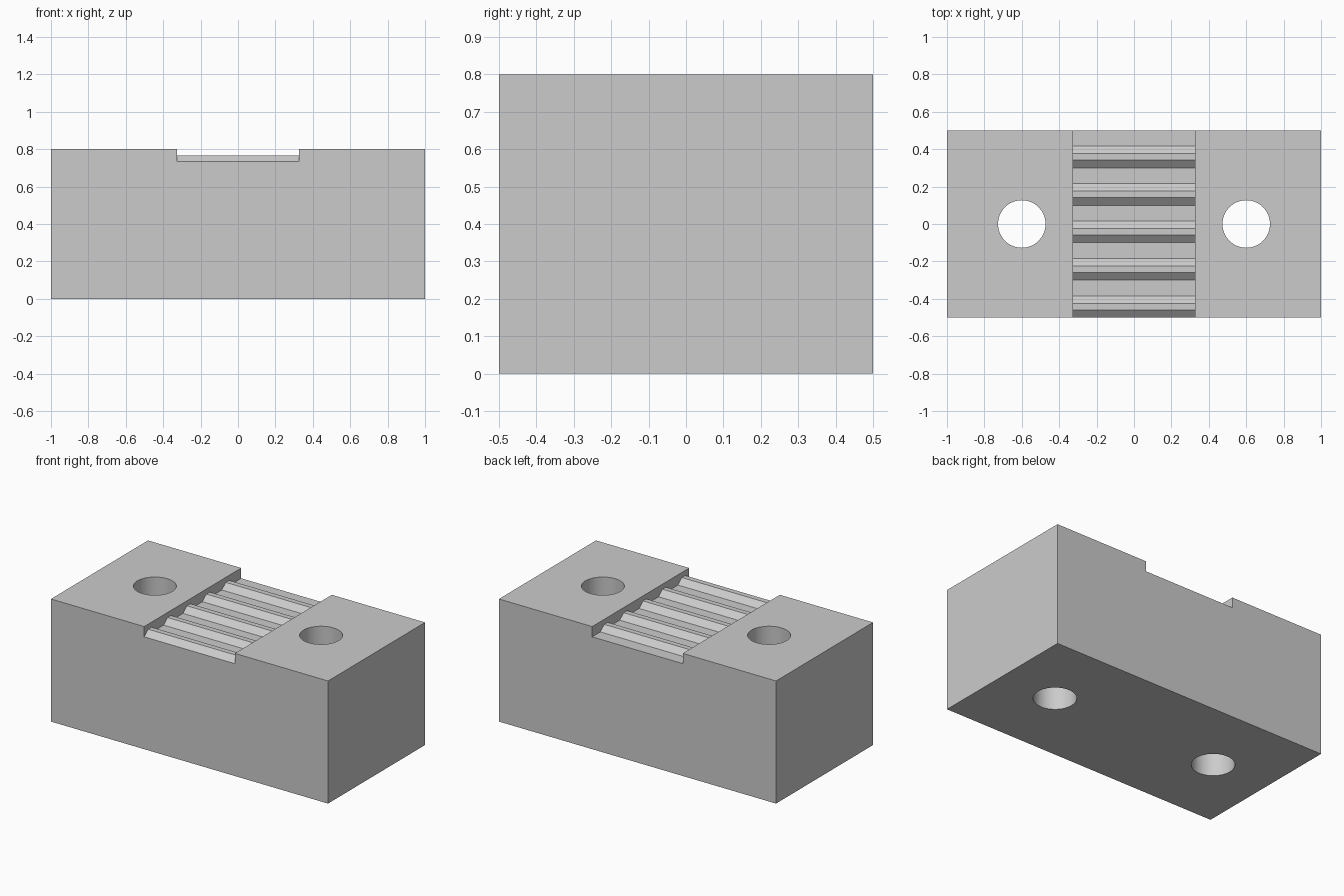
import bpy, bmesh, math
from mathutils import Vector

cube = bpy.data.objects.get("Cube")
if cube:
    bpy.data.objects.remove(cube, do_unlink=True)

WIDTH, DEPTH, HEIGHT = 2.0, 1.0, 0.8
CHANNEL_HALF = 0.327
FLOOR, RIDGE = 0.733, 0.767
PITCH, TEETH = 0.2, 5
HOLE_X, HOLE_R = 0.6, 0.127

grey = bpy.data.materials.new("light_grey")
grey.use_nodes = True
colour = (0.6, 0.6, 0.6, 1.0)
grey.diffuse_color = colour
grey.node_tree.nodes["Principled BSDF"].inputs["Base Color"].default_value = colour


def make_object(name, bm):
    bmesh.ops.recalc_face_normals(bm, faces=bm.faces)
    mesh = bpy.data.meshes.new(name)
    bm.to_mesh(mesh)
    bm.free()
    mesh.materials.append(grey)
    obj = bpy.data.objects.new(name, mesh)
    bpy.context.collection.objects.link(obj)
    return obj


def extrude_profile(name, profile, half):
    """Extrude a (y, z) outline along x from -half to half."""
    bm = bmesh.new()
    face = bm.faces.new([bm.verts.new((-half, y, z)) for y, z in profile])
    new = bmesh.ops.extrude_face_region(bm, geom=[face])["geom"]
    verts = [g for g in new if isinstance(g, bmesh.types.BMVert)]
    bmesh.ops.translate(bm, verts=verts, vec=Vector((2 * half, 0, 0)))
    return make_object(name, bm)


def hole_cutter(name, x):
    bm = bmesh.new()
    bmesh.ops.create_cone(bm, cap_ends=True, segments=64, radius1=HOLE_R,
                          radius2=HOLE_R, depth=HEIGHT * 2)
    bmesh.ops.translate(bm, verts=bm.verts, vec=Vector((x, 0, HEIGHT / 2)))
    return make_object(name, bm)


# Main block
d = DEPTH / 2
block = extrude_profile("clamp_block", [(-d, 0), (d, 0), (d, HEIGHT), (-d, HEIGHT)], WIDTH / 2)

# Toothed channel: trapezoid ridges repeated along the channel floor
outline = [(-d - 0.1, FLOOR)]
for i in range(TEETH):
    y = -d + i * PITCH
    outline += [(y, FLOOR), (y + 0.041, RIDGE), (y + 0.076, RIDGE), (y + 0.116, FLOOR)]
outline += [(d + 0.1, FLOOR), (d + 0.1, HEIGHT + 0.1), (-d - 0.1, HEIGHT + 0.1)]
cutters = [extrude_profile("channel_cutter", outline, CHANNEL_HALF)]

# Bolt holes on both sides
cutters += [hole_cutter("right_hole_cutter", -HOLE_X), hole_cutter("left_hole_cutter", HOLE_X)]

# Cut everything out of the block
bpy.ops.object.select_all(action='DESELECT')
bpy.context.view_layer.objects.active = block
block.select_set(True)
for cutter in cutters:
    cutter.hide_render = True
    mod = block.modifiers.new(cutter.name, 'BOOLEAN')
    mod.operation = 'DIFFERENCE'
    mod.solver = 'EXACT'
    mod.object = cutter
    bpy.ops.object.modifier_apply(modifier=mod.name)
    bpy.data.objects.remove(cutter, do_unlink=True)

# Smooth hole walls, sharp edges elsewhere
bpy.ops.object.shade_smooth_by_angle(angle=math.radians(25))
